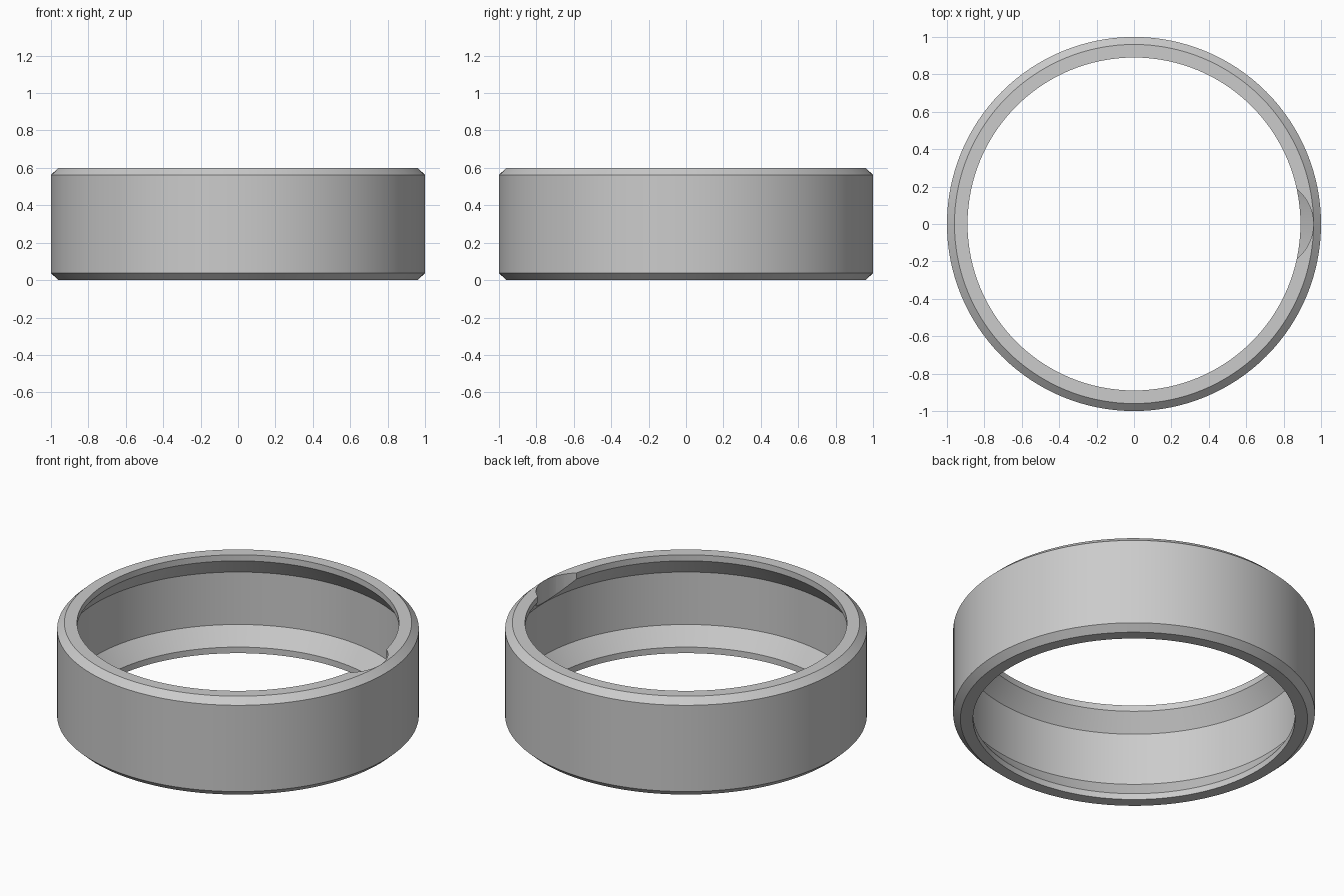
import bpy
import bmesh
import math
from mathutils import Matrix

cube = bpy.data.objects.get("Cube")
if cube:
    bpy.data.objects.remove(cube, do_unlink=True)

SEGMENTS = 128

grey = bpy.data.materials.new("plain grey")
grey.use_nodes = True
colour = (0.6, 0.6, 0.6, 1)
grey.diffuse_color = colour
grey.node_tree.nodes["Principled BSDF"].inputs["Base Color"].default_value = colour


def add_object(name, bm):
    bmesh.ops.recalc_face_normals(bm, faces=bm.faces)
    mesh = bpy.data.meshes.new(name)
    bm.to_mesh(mesh)
    bm.free()
    mesh.materials.append(grey)
    obj = bpy.data.objects.new(name, mesh)
    bpy.context.collection.objects.link(obj)
    return obj


def lathe(name, profile):
    """Turn a closed (radius, height) profile around z."""
    bm = bmesh.new()
    verts = [bm.verts.new((r, 0, z)) for r, z in profile]
    edges = [bm.edges.new((v, verts[i - 1])) for i, v in enumerate(verts)]
    bmesh.ops.spin(bm, geom=verts + edges, cent=(0, 0, 0), axis=(0, 0, 1),
                   angle=math.tau, steps=SEGMENTS, use_duplicate=False)
    bmesh.ops.remove_doubles(bm, verts=bm.verts, dist=0.0001)
    return add_object(name, bm)


# Chamfered ring with a lip above and below a wide inner groove
height = 0.6
lower = [(0.965, 0.14), (0.89, 0.037), (0.89, 0), (0.96, 0), (1, 0.037)]
upper = [(r, height - z) for r, z in reversed(lower)]
ring = lathe("ring_band", lower + upper)

# Round notch through the upper lip
bm = bmesh.new()
bmesh.ops.create_cone(bm, cap_ends=True, segments=64, radius1=0.24, radius2=0.24,
                      depth=0.4, matrix=Matrix.Translation((0.719, 0, 0.5)))
cutter = add_object("notch_cutter", bm)
cutter.hide_render = True

cut = ring.modifiers.new("notch", "BOOLEAN")
cut.operation = "DIFFERENCE"
cut.solver = "EXACT"
cut.object = cutter

bpy.ops.object.select_all(action="DESELECT")
ring.select_set(True)
bpy.context.view_layer.objects.active = ring
bpy.ops.object.modifier_apply(modifier=cut.name)
bpy.data.objects.remove(cutter, do_unlink=True)
bpy.ops.object.shade_smooth_by_angle(angle=math.radians(25))
